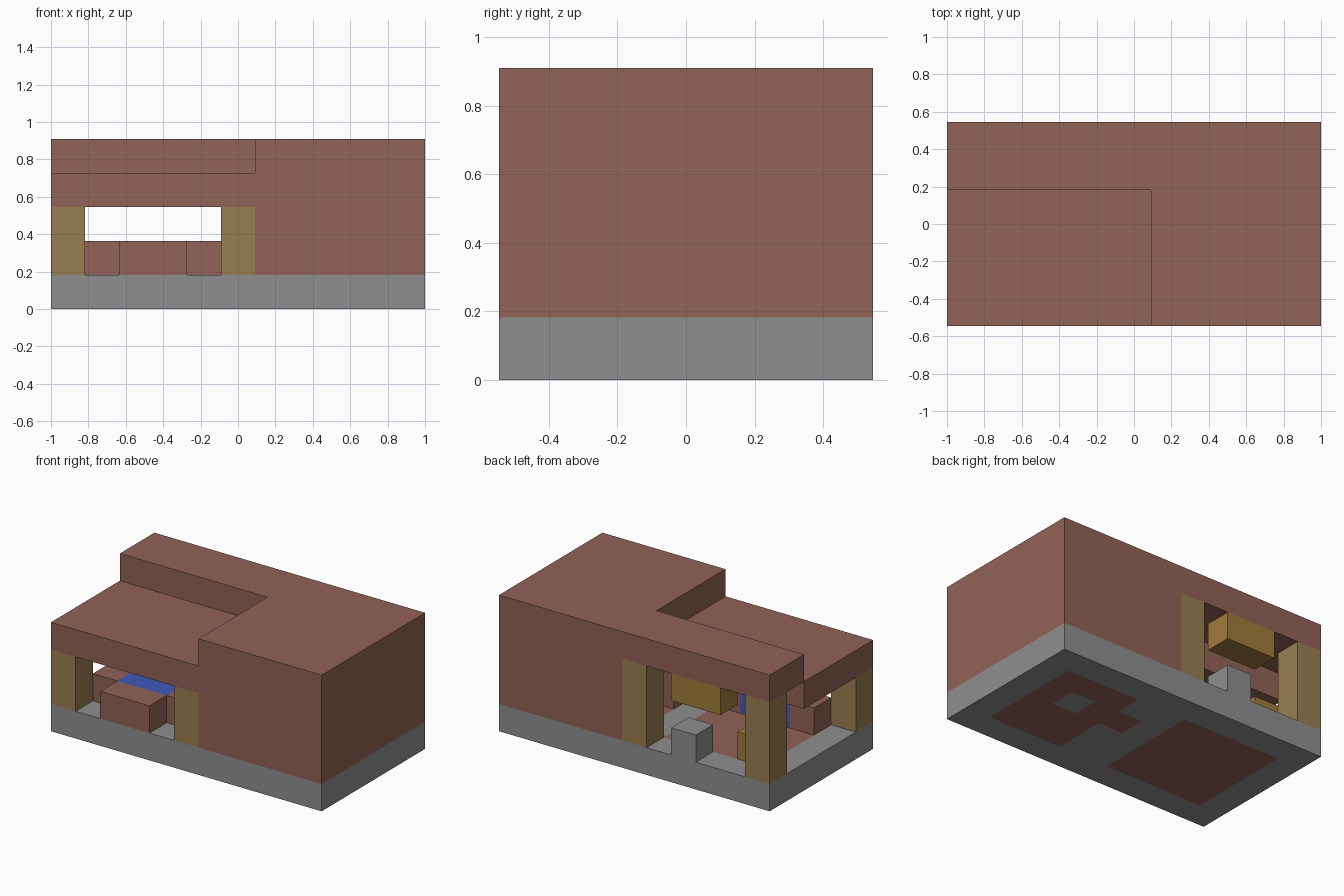
import bpy
import bmesh
from mathutils import Vector

if "Cube" in bpy.data.objects:
    bpy.data.objects.remove(bpy.data.objects["Cube"], do_unlink=True)

U = 2 / 11                       # one block
WIDTH, DEPTH = 11, 6             # footprint in blocks


def make_material(name, *rgb):
    linear = [((c / 255 + 0.055) / 1.055) ** 2.4 for c in rgb] + [1]
    mat = bpy.data.materials.new(name)
    mat.use_nodes = True
    mat.diffuse_color = linear
    mat.node_tree.nodes["Principled BSDF"].inputs["Base Color"].default_value = linear
    return mat


BRICK = make_material("brick_brown", 146, 98, 87)
STONE = make_material("stone_grey", 144, 143, 143)
TIMBER = make_material("post_timber", 153, 126, 82)
OCHRE = make_material("ochre_wood", 160, 123, 58)
BLUE = make_material("cushion_blue", 64, 90, 186)


def place(x, y, z):
    """Block coordinates to model coordinates."""
    return Vector(((x - WIDTH / 2) * U, (y - DEPTH / 2) * U, z * U))


def finish(name, bm, *mats):
    bmesh.ops.recalc_face_normals(bm, faces=bm.faces)
    mesh = bpy.data.meshes.new(name)
    bm.to_mesh(mesh)
    bm.free()
    for mat in mats:
        mesh.materials.append(mat)
    obj = bpy.data.objects.new(name, mesh)
    bpy.context.collection.objects.link(obj)
    return obj


def prism_mesh(outline, low, high):
    bm = bmesh.new()
    face = bm.faces.new([bm.verts.new(place(x, y, low)) for x, y in outline])
    new = bmesh.ops.extrude_face_region(bm, geom=[face])["geom"]
    verts = [v for v in new if isinstance(v, bmesh.types.BMVert)]
    bmesh.ops.translate(bm, verts=verts, vec=(0, 0, (high - low) * U))
    if not any(f.normal.z < 0 and f.calc_center_median().z < low * U + 1e-4
               for f in bm.faces):
        bm.normal_update()
    return bm


def prism(name, outline, low, high, mat):
    return finish(name, prism_mesh(outline, low, high), mat)


def rect(x0, y0, x1, y1):
    return [(x0, y0), (x1, y0), (x1, y1), (x0, y1)]


def box(name, x, y, z, w, d, h, mat):
    return prism(name, rect(x, y, x + w, y + d), z, z + h, mat)


# Base slab, with brick floors set into the stone
def is_brick_floor(x, y):
    porch = 1 <= x <= 4 and 1 <= y <= 4
    room = 7 <= x <= 9 and 1 <= y <= 4 and (x, y) != (8, 3)
    doorway = (x, y) == (6, 3)
    return porch or room or doorway


base = prism_mesh(rect(0, 0, WIDTH, DEPTH), 0, 1)
for axis, count in ((0, WIDTH), (1, DEPTH)):
    normal = Vector((axis == 0, axis == 1, 0))
    for i in range(1, count):
        bmesh.ops.bisect_plane(base, geom=base.verts[:] + base.edges[:] + base.faces[:],
                               plane_co=place(i, i, 0), plane_no=normal)
base.normal_update()
for face in base.faces:
    c = face.calc_center_median()
    cell = int(c.x / U + WIDTH / 2), int(c.y / U + DEPTH / 2)
    if abs(face.normal.z) > 0.5 and is_brick_floor(*cell):
        face.material_index = 1
finish("base_slab", base, STONE, BRICK)

# Closed room: one wall ring with a doorway towards the porch
prism("room_walls", [(6, 0), (11, 0), (11, 6), (6, 6), (6, 4), (7, 4), (7, 5), (10, 5),
                     (10, 1), (7, 1), (7, 3), (6, 3)], 1, 4, BRICK)
box("door_lintel", 6, 3, 3, 1, 1, 1, BRICK)

# Stepped roof
prism("upper_roof", [(6, 0), (11, 0), (11, 6), (0, 6), (0, 4), (6, 4)], 4, 5, BRICK)
box("porch_roof", 0, 0, 3, 6, 4, 1, BRICK)

# Porch posts, taller at the back
for side, x in (("right", 0), ("inner", 5)):
    box(f"front_post_{side}", x, 0, 1, 1, 1, 2, TIMBER)
    box(f"back_post_{side}", x, 5, 1, 1, 1, 3, TIMBER)

# Sofa facing the back
box("sofa_back", 2, 0, 1, 2, 1, 1, BRICK)
box("sofa_seat", 2, 1, 1, 2, 1, 1, BLUE)
for side, x in (("right", 1), ("left", 4)):
    box(f"sofa_arm_{side}", x, 1, 1, 1, 1, 1, BRICK)

# Stone hearth, hanging cabinet and stool
box("stone_hearth", 3, 5, 1, 1, 1, 1, STONE)
box("hanging_cabinet", 2, 5, 3, 2, 1, 1, OCHRE)
box("wood_stool", 1, 4, 1, 1, 1, 1, OCHRE)
